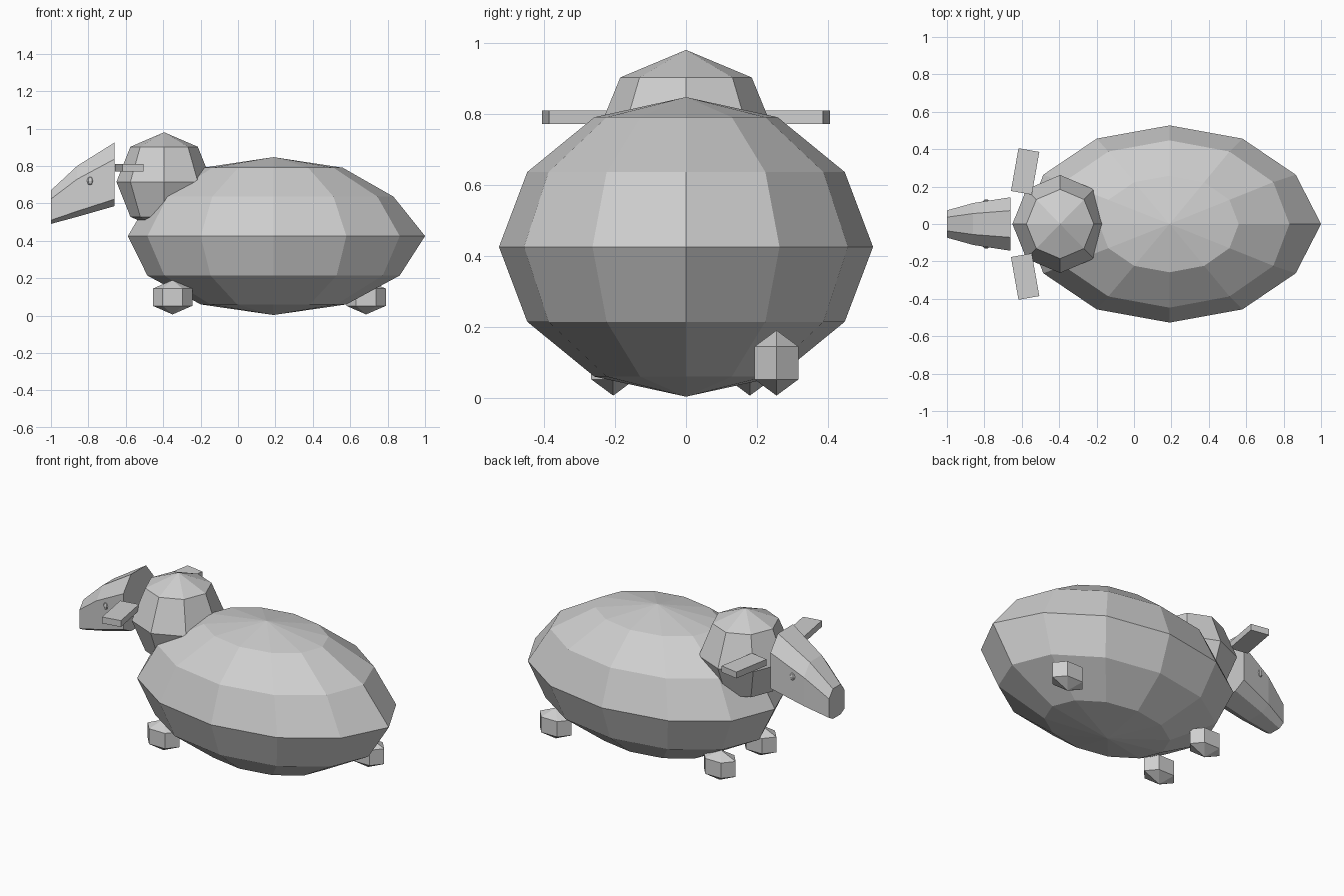
import bpy, bmesh, math
from mathutils import Matrix

if "Cube" in bpy.data.objects:
    bpy.data.objects.remove(bpy.data.objects["Cube"])

grey = bpy.data.materials.new("plain grey")
grey.diffuse_color = (0.62, 0.62, 0.62, 1)
grey.use_nodes = True
grey.node_tree.nodes["Principled BSDF"].inputs["Base Color"].default_value = grey.diffuse_color


def finish(name, bm):
    bmesh.ops.recalc_face_normals(bm, faces=bm.faces)
    me = bpy.data.meshes.new(name)
    bm.to_mesh(me)
    bm.free()
    me.materials.append(grey)
    ob = bpy.data.objects.new(name, me)
    bpy.context.collection.objects.link(ob)
    return ob


def loft(name, rings):
    """Skin a list of rings; a one-point ring becomes a pole."""
    bm = bmesh.new()
    vs = [[bm.verts.new(p) for p in r] for r in rings]
    for a, b in zip(vs, vs[1:]):
        n = max(len(a), len(b))
        for i in range(n):
            j = (i + 1) % n
            quad = [a[i % len(a)], a[j % len(a)], b[j % len(b)], b[i % len(b)]]
            bm.faces.new(list(dict.fromkeys(quad)))
    for end in (vs[0], vs[-1]):
        if len(end) > 2:
            bm.faces.new(end)
    return finish(name, bm)


def ball(name, centre, radius, sides, levels, tweak=lambda x, y, z: (x, y, z)):
    """Low-poly ball with vertices on the x axis."""
    rings = []
    for k in range(levels + 1):
        t = math.pi * k / levels
        count = 1 if k in (0, levels) else sides
        ring = []
        for i in range(count):
            a = 2 * math.pi * i / sides
            s = 0 if count == 1 else math.sin(t)
            p = tweak(s * math.cos(a), s * math.sin(a), math.cos(t))
            ring.append([c + r * q for c, r, q in zip(centre, radius, p)])
        rings.append(ring)
    return loft(name, rings)


# Woolly body, slightly longer at the rump and slimmer above
def body_shape(x, y, z):
    if x > 0.99:
        x = 1.04
    if z > 0.3:
        x *= 0.95 if x > 0 else 0.97
    return x, y * (0.98 if abs(z) > 0.3 else 1), z


ball("body", (0.19, 0, 0.425), (0.779, 0.527, 0.422), 12, 6, body_shape)

# Woolly crown of the head
ball("head_wool", (-0.395, 0, 0.715), (0.255, 0.262, 0.265), 8, 4)

# Face: eight-sided tapering muzzle, (x, half width, bottom, top)
rings = []
for x, w, lo, hi in ((-0.66, 0.143, 0.585, 0.925),
                     (-0.86, 0.112, 0.528, 0.80),
                     (-1.0, 0.073, 0.49, 0.67)):
    h = hi - lo
    half = [(0.5 * w, lo), (w, lo + 0.11 * h), (w, lo + 0.74 * h), (0.5 * w, hi)]
    rings.append([(x, y, z) for y, z in half] +
                 [(x, -y, z) for y, z in reversed(half)])
loft("face", rings)

# Ears and eyes on both sides
for side, label in ((-1, "right"), (1, "left")):
    bm = bmesh.new()
    bmesh.ops.create_cube(bm, size=1)
    bm.transform(Matrix.Translation((-0.582, side * 0.281, 0.79)) @
                 Matrix.Rotation(side * math.radians(-10), 4, 'Z') @
                 Matrix.Diagonal((0.113, 0.232, 0.038, 1)))
    finish(label + "_ear", bm)
    ball(label + "_eye", (-0.79, side * 0.118, 0.72), (0.02, 0.014, 0.025), 6, 4)

# Three small hooves
for name, x, y in (("front_right_hoof", -0.35, -0.205),
                   ("front_left_hoof", -0.35, 0.18),
                   ("back_left_hoof", 0.685, 0.255)):
    ball(name, (x, y, 0.098), (0.122, 0.083, 0.092), 6, 3)
